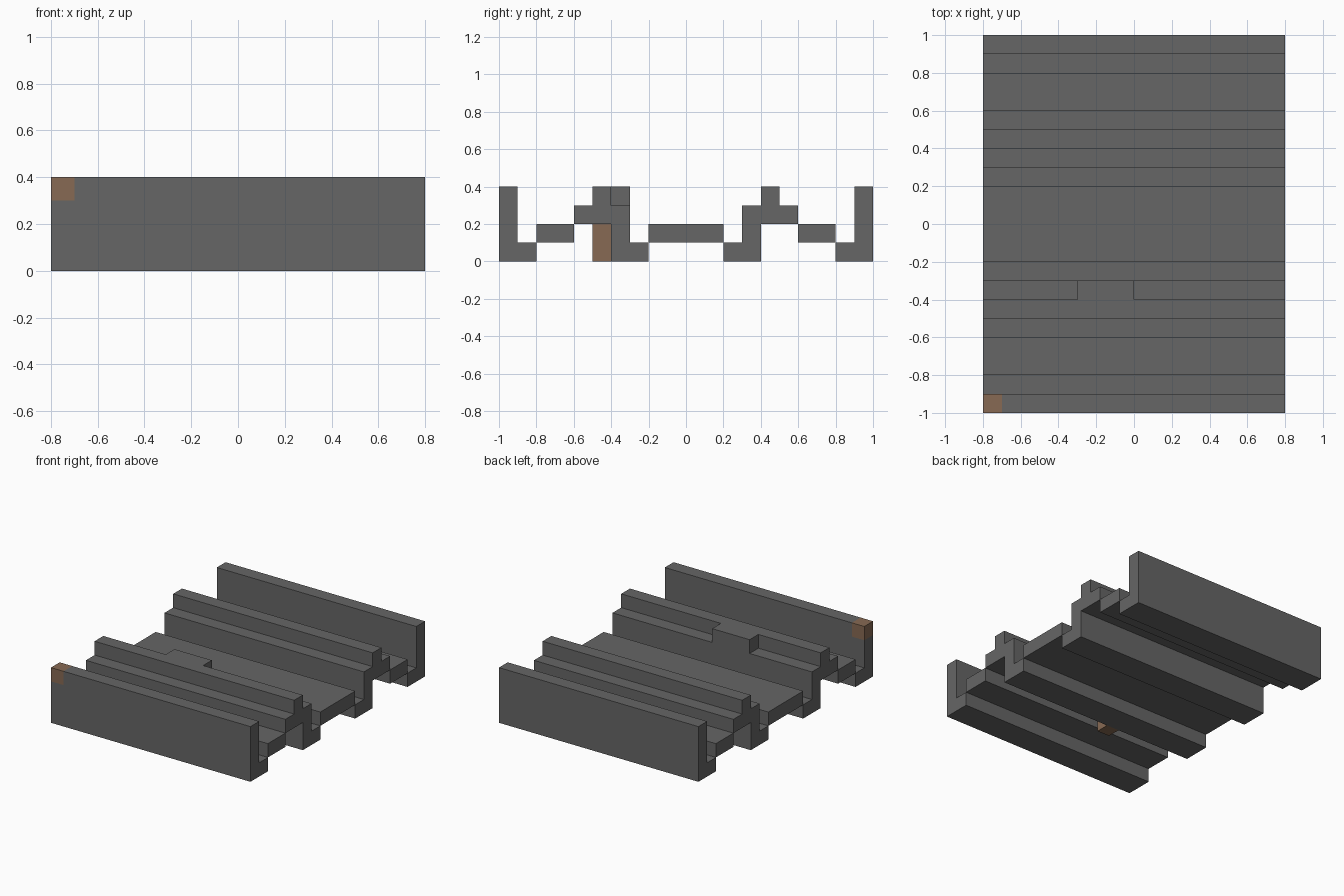
import bpy
import bmesh
from mathutils import Vector

cube = bpy.data.objects.get("Cube")
if cube:
    bpy.data.objects.remove(cube, do_unlink=True)

HALF = 0.8  # half the length of every rail


def make_material(name, colour):
    mat = bpy.data.materials.new(name)
    mat.use_nodes = True
    mat.diffuse_color = colour
    mat.node_tree.nodes["Principled BSDF"].inputs["Base Color"].default_value = colour
    return mat


grey = make_material("dark grey", (0.133, 0.133, 0.133, 1))
brown = make_material("brown", (0.242, 0.144, 0.087, 1))


def extrude_profile(name, profile, x0=-HALF, x1=HALF, side=-1, mat=grey):
    """Extrude a (distance from middle, height) outline along x; side -1 is the front."""
    bm = bmesh.new()
    face = bm.faces.new([bm.verts.new((x0, side * d, z)) for d, z in profile])
    grown = bmesh.ops.extrude_face_region(bm, geom=[face])["geom"]
    moved = [v for v in grown if isinstance(v, bmesh.types.BMVert)]
    bmesh.ops.translate(bm, verts=moved, vec=(x1 - x0, 0, 0))
    bmesh.ops.recalc_face_normals(bm, faces=bm.faces)
    mesh = bpy.data.meshes.new(name)
    bm.to_mesh(mesh)
    bm.free()
    mesh.materials.append(mat)
    obj = bpy.data.objects.new(name, mesh)
    bpy.context.collection.objects.link(obj)
    return obj


def rect(d0, d1, z0, z1):
    return [(d0, z0), (d1, z0), (d1, z1), (d0, z1)]


# Outlines shared by the front and back halves
wall = [(1, 0), (1, 0.4), (0.9, 0.4), (0.9, 0.1), (0.8, 0.1), (0.8, 0)]
stepped = [(0.2, 0), (0.4, 0), (0.4, 0.2), (0.6, 0.2), (0.6, 0.3), (0.5, 0.3),
           (0.5, 0.4), (0.4, 0.4), (0.4, 0.3), (0.3, 0.3), (0.3, 0.1), (0.2, 0.1)]

walls = {}
for label, side in (("front", -1), ("back", 1)):
    walls[label] = extrude_profile(label + "_wall", wall, side=side)
    extrude_profile(label + "_walkway", rect(0.6, 0.8, 0.1, 0.2), side=side)
    extrude_profile(label + "_stepped_rail", stepped, side=side)

# Middle floor, raised block on the front rail and the post below it
extrude_profile("middle_floor", rect(-0.2, 0.2, 0.1, 0.2))
extrude_profile("raised_block", rect(0.3, 0.4, 0.3, 0.4), -0.3, 0)
extrude_profile("support_post", rect(0.4, 0.5, 0, 0.2), -0.2, -0.1, mat=brown)

# Brown upper corner cut into the front wall
mesh = walls["front"].data
mesh.materials.append(brown)
bm = bmesh.new()
bm.from_mesh(mesh)
for point, normal in (((-0.7, 0, 0), (1, 0, 0)), ((0, 0, 0.3), (0, 0, 1))):
    bmesh.ops.bisect_plane(bm, geom=bm.verts[:] + bm.edges[:] + bm.faces[:],
                           plane_co=Vector(point), plane_no=Vector(normal))
for face in bm.faces:
    centre = face.calc_center_median()
    face.material_index = int(centre.x < -0.7 and centre.z > 0.3)
bm.to_mesh(mesh)
bm.free()
